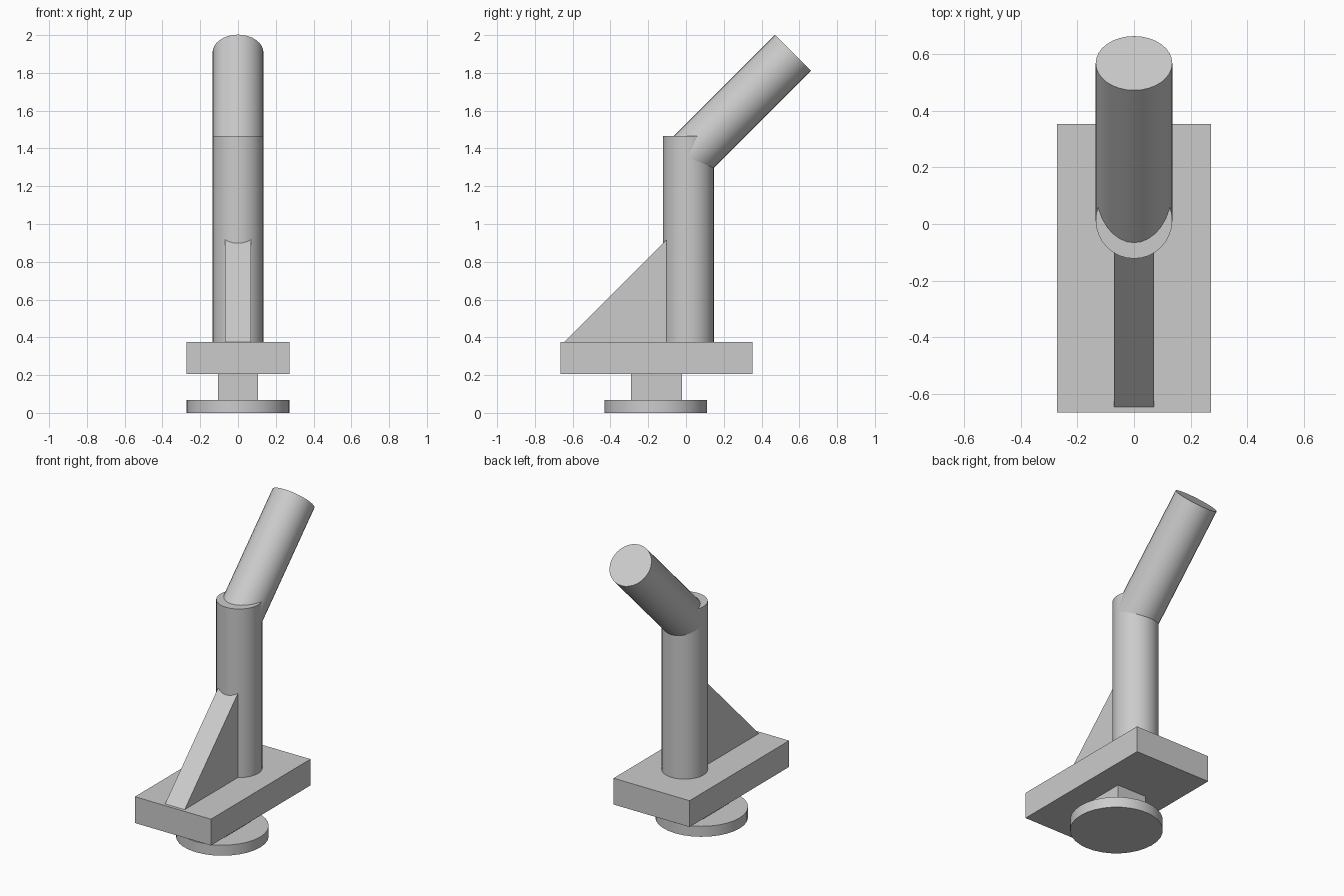
import bpy
import bmesh
from math import radians
from mathutils import Matrix, Vector

cube = bpy.data.objects.get("Cube")
if cube:
    bpy.data.objects.remove(cube, do_unlink=True)

# Single plain grey
grey = bpy.data.materials.new("light grey")
grey.use_nodes = True
colour = (0.6, 0.6, 0.6, 1)
grey.diffuse_color = colour
grey.node_tree.nodes["Principled BSDF"].inputs["Base Color"].default_value = colour


def finish(name, bm, smooth=False):
    bmesh.ops.recalc_face_normals(bm, faces=bm.faces)
    mesh = bpy.data.meshes.new(name)
    bm.to_mesh(mesh)
    bm.free()
    mesh.materials.append(grey)
    obj = bpy.data.objects.new(name, mesh)
    bpy.context.collection.objects.link(obj)
    if smooth:
        bpy.ops.object.select_all(action='DESELECT')
        obj.select_set(True)
        bpy.context.view_layer.objects.active = obj
        bpy.ops.object.shade_smooth_by_angle(angle=radians(30))
    return obj


def prism(name, outline, half_width):
    """Extrude a (y, z) outline evenly to both sides of x = 0."""
    bm = bmesh.new()
    face = bm.faces.new([bm.verts.new((-half_width, y, z)) for y, z in outline])
    extruded = bmesh.ops.extrude_face_region(bm, geom=[face])["geom"]
    verts = [v for v in extruded if isinstance(v, bmesh.types.BMVert)]
    bmesh.ops.translate(bm, verts=verts, vec=(2 * half_width, 0, 0))
    return finish(name, bm)


def block(name, half_width, y0, y1, z0, z1):
    return prism(name, [(y0, z0), (y1, z0), (y1, z1), (y0, z1)], half_width)


def rod(name, start, end, radius):
    """Capped cylinder between two (y, z) points."""
    a, b = Vector((0, *start)), Vector((0, *end))
    turn = Vector((0, 0, 1)).rotation_difference(b - a).to_matrix().to_4x4()
    bm = bmesh.new()
    bmesh.ops.create_cone(bm, cap_ends=True, segments=32, radius1=radius,
                          radius2=radius, depth=(b - a).length,
                          matrix=Matrix.Translation((a + b) / 2) @ turn)
    return finish(name, bm, smooth=True)


# Foot, square neck and mounting plate
rod("foot_disc", (-0.16, 0), (-0.16, 0.068), 0.272)
block("neck", 0.105, -0.292, -0.02, 0.068, 0.205)
block("mounting_plate", 0.272, -0.665, 0.352, 0.205, 0.375)

# Upright post with its arm leaning backwards
rod("post", (0.013, 0.375), (0.013, 1.465), 0.135)
rod("tilted_arm", (0.01, 1.35), (0.567, 1.907), 0.135)

# Triangular brace running into the post
prism("brace", [(-0.645, 0.375), (-0.04, 0.375), (-0.04, 0.98)], 0.07)
